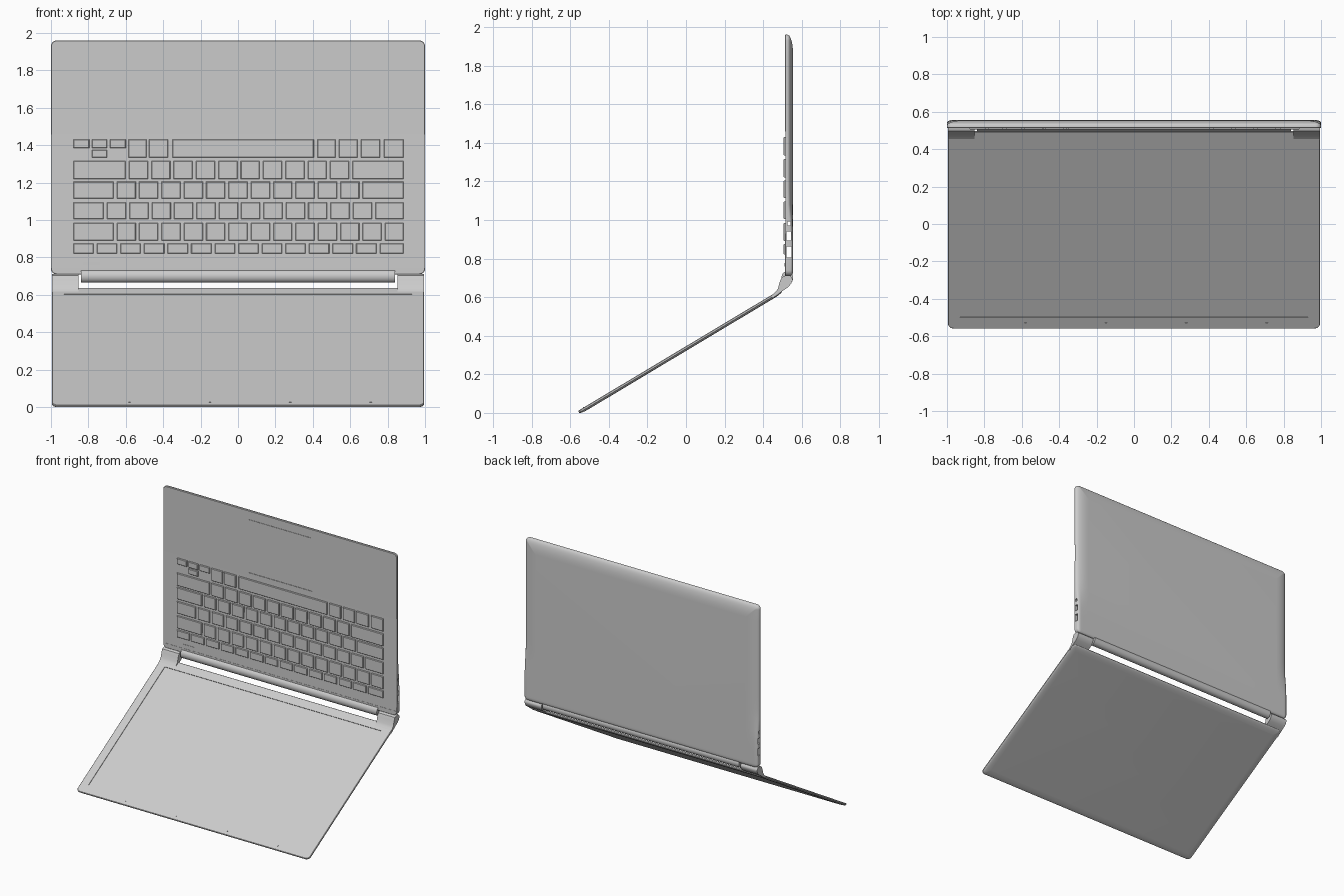
import bpy, bmesh, math
from mathutils import Matrix

if "Cube" in bpy.data.objects:
    bpy.data.objects.remove(bpy.data.objects["Cube"])


def finish(name, bm, angle=30):
    bmesh.ops.recalc_face_normals(bm, faces=bm.faces)
    me = bpy.data.meshes.new(name)
    bm.to_mesh(me)
    bm.free()
    ob = bpy.data.objects.new(name, me)
    bpy.context.collection.objects.link(ob)
    if angle:
        smooth(ob, angle)
    return ob


def smooth(ob, angle=30):
    bpy.ops.object.select_all(action='DESELECT')
    ob.select_set(True)
    bpy.context.view_layer.objects.active = ob
    bpy.ops.object.shade_smooth_by_angle(angle=math.radians(angle))


def add_box(bm, x0, x1, y0, y1, z0, z1):
    m = Matrix.Translation(((x0 + x1) / 2, (y0 + y1) / 2, (z0 + z1) / 2)) \
        @ Matrix.Diagonal((x1 - x0, y1 - y0, z1 - z0, 1))
    return bmesh.ops.create_cube(bm, size=1, matrix=m)['verts']


def add_prism(bm, profile, x0, x1):
    a, b = [[bm.verts.new((x, y, z)) for y, z in profile] for x in (x0, x1)]
    bm.faces.new(a)
    bm.faces.new(b[::-1])
    for i in range(len(a)):
        j = (i + 1) % len(a)
        bm.faces.new((a[i], b[i], b[j], a[j]))


def rounded_rect(hx, z0, z1, r, d, seg=6, edge=14):
    """Rounded rectangle in x/z, inset by d, with extra points on the edges."""
    r2 = max(r - d, 0.004)
    hx, z0, z1 = hx - d, z0 + d, z1 - d
    corners = [(hx - r2, z1 - r2, 0), (-hx + r2, z1 - r2, 90),
               (-hx + r2, z0 + r2, 180), (hx - r2, z0 + r2, 270)]
    pts = []
    for i, (cx, cz, a0) in enumerate(corners):
        for k in range(seg + 1):
            a = math.radians(a0 + 90 * k / seg)
            pts.append((cx + r2 * math.cos(a), cz + r2 * math.sin(a)))
        nx, nz, na = corners[(i + 1) % 4]
        a = math.radians(na)
        ex, ez = nx + r2 * math.cos(a), nz + r2 * math.sin(a)
        sx, sz = pts[-1]
        for k in range(1, edge):
            t = k / edge
            pts.append((sx + (ex - sx) * t, sz + (ez - sz) * t))
    return pts


def slab(name, hx, z0, z1, r, front, insets, depth):
    """Plate with a flat front and a back whose depth follows the edge inset."""
    bm = bmesh.new()
    rings = [[bm.verts.new((x, front, z)) for x, z in rounded_rect(hx, z0, z1, r, 0.003)],
             [bm.verts.new((x, front + 0.003, z)) for x, z in rounded_rect(hx, z0, z1, r, 0)]]
    for d in insets:
        rings.append([bm.verts.new((x, depth(d, z), z))
                      for x, z in rounded_rect(hx, z0, z1, r, d)])
    n = len(rings[0])
    for a, b in zip(rings, rings[1:]):
        for i in range(n):
            j = (i + 1) % n
            bm.faces.new((a[i], a[j], b[j], b[i]))
    bm.faces.new(rings[0])
    bm.faces.new(rings[-1][::-1])
    return finish(name, bm, 0)


def cut(ob, cutter):
    mod = ob.modifiers.new('cut', 'BOOLEAN')
    mod.object, mod.operation, mod.solver = cutter, 'DIFFERENCE', 'EXACT'
    bpy.context.view_layer.objects.active = ob
    bpy.ops.object.modifier_apply(modifier=mod.name)
    bpy.data.objects.remove(cutter)


def ellipse(t):
    t = min(max(t, 0), 1)
    return math.sqrt(1 - (1 - t) ** 2)


# Base shell: soft curved underside, full-height sides near the ports
def base_depth(d, z):
    k = min(max((1.12 - z) / 0.2, 0), 1)
    k = k * k * (3 - 2 * k)
    soft = 0.526 + 0.029 * ellipse(d / 0.1)
    full = 0.541 + 0.014 * ellipse(d / 0.025)
    return soft + (full - soft) * k


base = slab('base_shell', 1.0, 0.71, 1.96, 0.03, 0.512,
            [0, 0.002, 0.006, 0.012, 0.02, 0.03, 0.045, 0.06, 0.08, 0.1], base_depth)

# Sloping keyboard well, touchpad recess and side ports
bm = bmesh.new()
add_prism(bm, [(0.4, 1.458), (0.517, 1.458), (0.5135, 0.745), (0.4, 0.745)], -1.2, 1.2)
cut(base, finish('well_cutter', bm, 0))
bm = bmesh.new()
add_box(bm, -0.275, 0.275, 0.4, 0.5155, 1.48, 1.895)
cut(base, finish('touchpad_cutter', bm, 0))
bm = bmesh.new()
for z0, z1, y0, y1 in [(0.805, 0.862, 0.521, 0.546), (0.893, 0.94, 0.522, 0.545),
                       (0.972, 0.992, 0.525, 0.541)]:
    add_box(bm, -1.2, 1.2, y0, y1, z0, z1)
cut(base, finish('port_cutter', bm, 0))
smooth(base)

# Touchpad plate
bm = bmesh.new()
add_box(bm, -0.27, 0.27, 0.5125, 0.518, 1.485, 1.89)
finish('touchpad', bm)

# Keyboard: rows listed from the touchpad down to the hinge
L, R, GAP, PITCH = -0.88, 0.885, 0.018, 0.1195


def key_row(first_end, count, pitch=PITCH):
    edges = [L] + [first_end + i * pitch for i in range(count + 1)] + [R + GAP]
    return [(a, b - GAP) for a, b in zip(edges, edges[1:])]


rows = [(1.22, 1.315, key_row(-0.583, 10)),
        (1.115, 1.205, key_row(-0.648, 11)),
        (1.005, 1.095, key_row(-0.70, 12)),
        (0.89, 0.985, key_row(-0.648, 12)),
        (0.82, 0.875, key_row(L + 0.126, 12, 0.126)),
        (1.335, 1.43, [(-0.585, -0.49), (-0.475, -0.375), (-0.35, 0.405), (0.425, 0.522),
                       (0.54, 0.64), (0.658, 0.76), (0.78, R)]),
        (1.385, 1.43, [(L, -0.795), (-0.78, -0.70), (-0.685, -0.60)]),
        (1.335, 1.375, [(-0.78, -0.70)])]
bm = bmesh.new()
for z0, z1, spans in rows:
    for x0, x1 in spans:
        vs = add_box(bm, x0, x1, 0.506, 0.519, z0, z1)
        front = [e for e in {e for v in vs for e in v.link_edges}
                 if all(v.co.y < 0.51 for v in e.verts)]
        bmesh.ops.bevel(bm, geom=front, offset=0.003, segments=1, affect='EDGES')
finish('keys', bm)

# Power button
bm = bmesh.new()
add_box(bm, -0.83, -0.735, 0.511, 0.518, 0.758, 0.778)
finish('power_button', bm)

# Hinge bar between the two ears
bm = bmesh.new()
m = Matrix.Translation((0, 0.525, 0.70)) @ Matrix.Diagonal((1, 0.86, 1, 1)) \
    @ Matrix.Rotation(math.pi / 2, 4, 'Y')
bmesh.ops.create_cone(bm, cap_ends=True, segments=32, radius1=0.035, radius2=0.035,
                      depth=1.68, matrix=m)
finish('hinge_bar', bm)

# Hinge ears that carry the lid
ear = [(0.44, 0.603), (0.465, 0.628), (0.477, 0.645), (0.486, 0.68), (0.496, 0.703),
       (0.515, 0.712), (0.538, 0.712), (0.55, 0.70), (0.552, 0.688), (0.545, 0.67),
       (0.53, 0.652), (0.505, 0.635), (0.45, 0.595)]
bm = bmesh.new()
for s in (-1, 1):
    add_prism(bm, ear, s * 0.852, s * 0.995)
finish('hinge_ears', bm, 40)


# Lid, modelled upright and then tilted forward
lid = slab('lid', 0.995, 0.0, 1.225, 0.03, 0.0,
           [0, 0.003, 0.008, 0.015, 0.03, 0.05],
           lambda d, z: 0.011 + 0.010 * ellipse(d / 0.05))
bm = bmesh.new()
add_box(bm, -0.93, 0.93, -0.1, 0.004, 0.07, 1.158)
cut(lid, finish('screen_cutter', bm, 0))
smooth(lid)

# Small bumpers on the bezel
bm = bmesh.new()
for x in (-0.58, -0.15, 0.28, 0.71):
    add_box(bm, x - 0.006, x + 0.006, -0.002, 0.004, 0.03, 0.038)
bumpers = finish('bezel_bumpers', bm)

for ob in (lid, bumpers):
    ob.location = (0, -0.56, 0.0105)
    ob.rotation_euler = (math.radians(-59.1), 0, 0)
